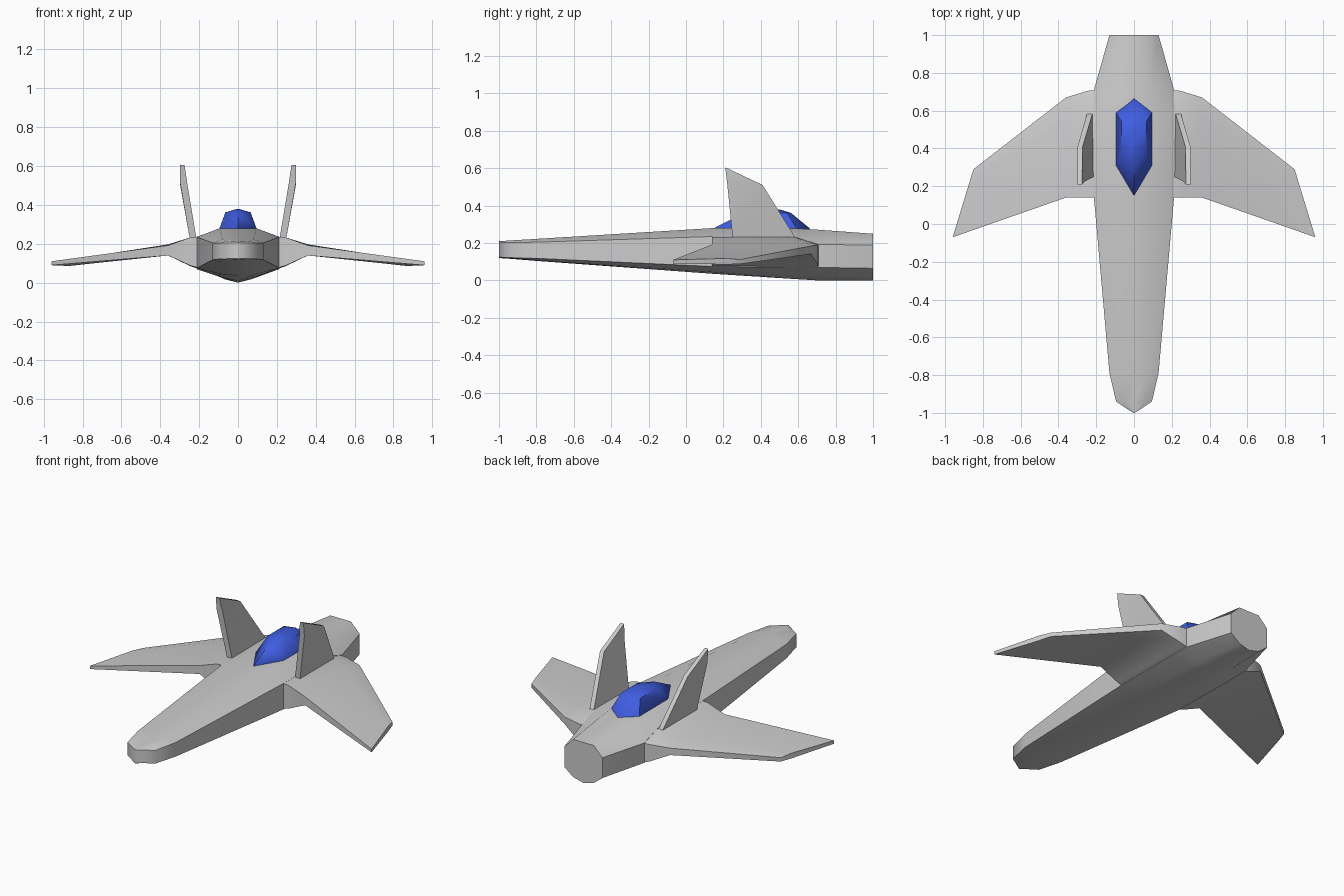
import bpy, bmesh, math


def loft(name, sections, angle=50, mirror=False, color=None):
    """Skin closed loops of equal length and cap both ends."""
    bm = bmesh.new()
    loops = [[bm.verts.new(p) for p in s] for s in sections]
    n = len(loops[0])
    for a, b in zip(loops, loops[1:]):
        for i in range(n):
            j = (i + 1) % n
            bm.faces.new((a[i], a[j], b[j], b[i]))
    bm.faces.new(loops[0])
    bm.faces.new(loops[-1])
    bmesh.ops.remove_doubles(bm, verts=bm.verts, dist=0.0005)
    bmesh.ops.recalc_face_normals(bm, faces=bm.faces)
    mesh = bpy.data.meshes.new(name)
    bm.to_mesh(mesh)
    bm.free()
    ob = bpy.data.objects.new(name, mesh)
    bpy.context.collection.objects.link(ob)
    if mirror:
        ob.modifiers.new("Mirror", 'MIRROR')
    if color:
        mat = bpy.data.materials.new(name + "_paint")
        mat.diffuse_color = color
        mesh.materials.append(mat)
    bpy.ops.object.select_all(action='DESELECT')
    bpy.context.view_layer.objects.active = ob
    ob.select_set(True)
    bpy.ops.object.shade_smooth_by_angle(angle=math.radians(angle))
    return ob


def hull_section(y, top, a, w, zu, zl, b, zb, keel):
    """Symmetric hull ring: flat top, shoulders, sides and keel."""
    half = [(a, top), (w, zu), (w, zl), (b, zb)]
    ring = [(0, top)] + half + [(0, keel)] + [(-x, z) for x, z in reversed(half)]
    return [(x, y, z) for x, z in ring]


# Fuselage: y, top, top half width, half width, shoulder, chine, lower half width, lower z, keel
loft("fuselage", [hull_section(*s) for s in (
    (-1.00, 0.210, 0.002, 0.004, 0.205, 0.125, 0.002, 0.121, 0.120),
    (-0.94, 0.214, 0.060, 0.095, 0.203, 0.122, 0.060, 0.118, 0.116),
    (-0.79, 0.223, 0.080, 0.130, 0.205, 0.118, 0.075, 0.107, 0.104),
    (0.14, 0.280, 0.095, 0.212, 0.235, 0.075, 0.095, 0.045, 0.036),
    (0.58, 0.279, 0.095, 0.214, 0.235, 0.070, 0.095, 0.032, 0.008),
    (0.71, 0.271, 0.090, 0.212, 0.192, 0.070, 0.095, 0.030, 0.000),
    (1.00, 0.250, 0.070, 0.130, 0.190, 0.065, 0.070, 0.018, 0.000),
)])

# Forward swept wings with thick blended roots
loft("wings", [
    [(0.20, 0.14, 0.235), (0.20, 0.58, 0.235), (0.20, 0.71, 0.190),
     (0.20, 0.71, 0.070), (0.20, 0.58, 0.070), (0.20, 0.14, 0.075)],
    [(0.245, 0.14, 0.233), (0.245, 0.58, 0.233), (0.245, 0.705, 0.190),
     (0.245, 0.705, 0.085), (0.245, 0.58, 0.085), (0.245, 0.14, 0.088)],
    [(0.36, 0.14, 0.192), (0.36, 0.55, 0.197), (0.36, 0.67, 0.185),
     (0.36, 0.67, 0.142), (0.36, 0.55, 0.140), (0.36, 0.14, 0.140)],
    [(0.96, -0.07, 0.110), (0.873, 0.215, 0.118), (0.85, 0.29, 0.112),
     (0.85, 0.29, 0.088), (0.873, 0.215, 0.086), (0.96, -0.07, 0.090)],
], mirror=True)

# Canted tail fins
loft("tail_fins", [
    [(0.213, 0.25, 0.22), (0.247, 0.25, 0.22), (0.247, 0.59, 0.22), (0.218, 0.59, 0.22)],
    [(0.261, 0.225, 0.51), (0.299, 0.22, 0.52), (0.299, 0.41, 0.51), (0.272, 0.41, 0.51)],
    [(0.275, 0.21, 0.605), (0.299, 0.21, 0.605), (0.299, 0.225, 0.598), (0.275, 0.225, 0.598)],
], angle=40, mirror=True)


# Canopy: stretched hexagon rising to a short ridge
def canopy_ring(z, w, back, rear, fore, front):
    return [(0, back, z), (w, rear, z), (w, fore, z),
            (0, front, z), (-w, fore, z), (-w, rear, z)]


loft("canopy", [
    canopy_ring(0.265, 0.095, 0.67, 0.59, 0.31, 0.15),
    canopy_ring(0.280, 0.095, 0.66, 0.59, 0.31, 0.15),
    canopy_ring(0.362, 0.065, 0.56, 0.54, 0.38, 0.31),
    canopy_ring(0.380, 0.004, 0.50, 0.50, 0.42, 0.40),
], color=(0.05, 0.11, 0.75, 1))
